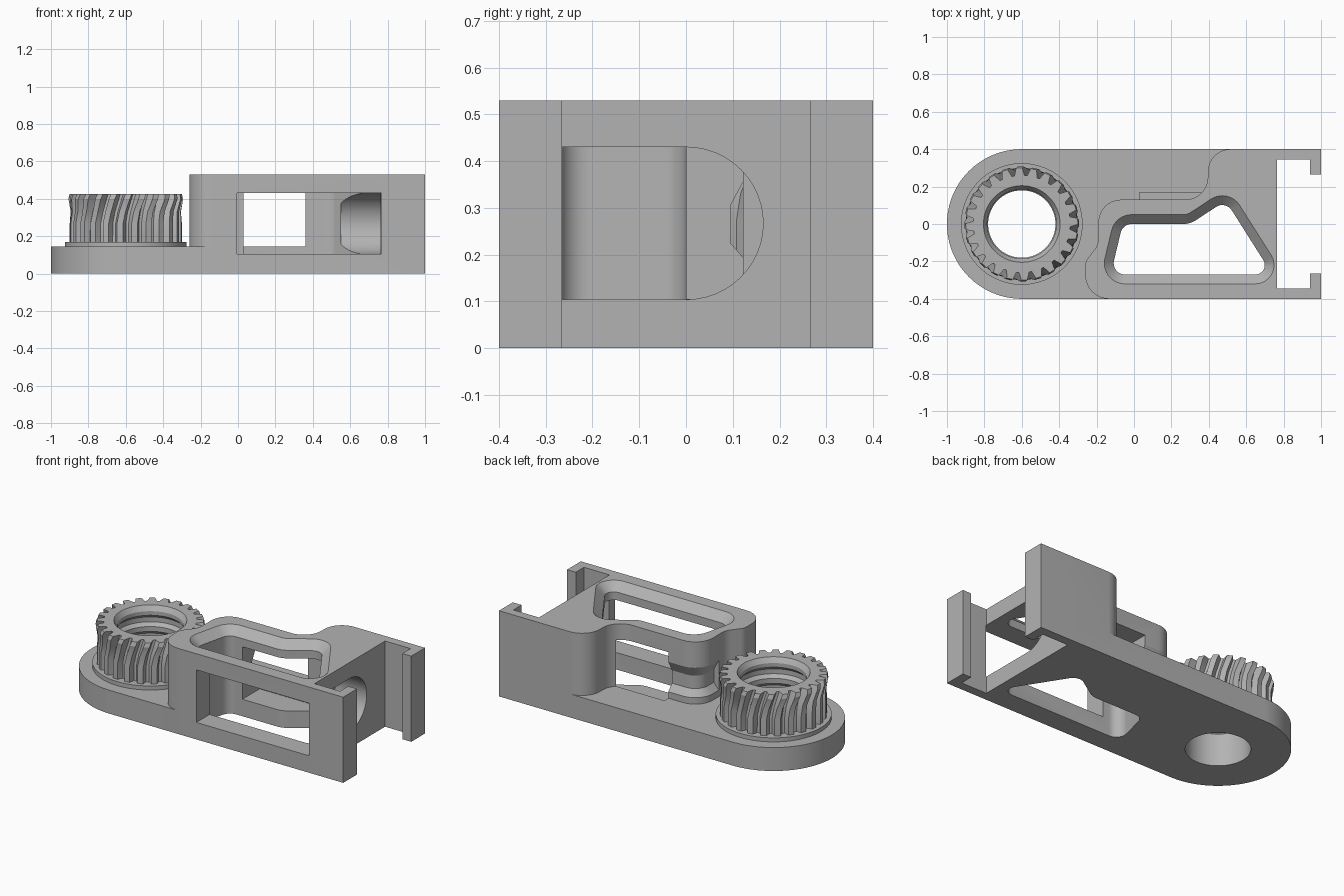
import bpy, bmesh, math
from mathutils import Vector

cube = bpy.data.objects.get("Cube")
if cube:
    bpy.data.objects.remove(cube, do_unlink=True)

grey = bpy.data.materials.new("plain grey")
grey.use_nodes = True
colour = (0.45, 0.45, 0.45, 1)
grey.diffuse_color = colour
grey.node_tree.nodes["Principled BSDF"].inputs["Base Color"].default_value = colour

HUB = Vector((-0.6, 0))


def round_poly(corners, steps=8):
    """Polygon whose corners (x, y, radius) are filleted with arcs."""
    out = []
    for i, (x, y, r) in enumerate(corners):
        p = Vector((x, y))
        if r == 0:
            out.append(p)
            continue
        a = (Vector(corners[i - 1][:2]) - p).normalized()
        b = (Vector(corners[(i + 1) % len(corners)][:2]) - p).normalized()
        half = a.angle(b) / 2
        centre = p + (a + b).normalized() * (r / math.sin(half))
        start = p + a * (r / math.tan(half)) - centre
        end = p + b * (r / math.tan(half)) - centre
        turn = math.atan2(start.x * end.y - start.y * end.x, start.dot(end))
        for k in range(steps + 1):
            t = turn * k / steps
            c, s = math.cos(t), math.sin(t)
            out.append(centre + Vector((start.x * c - start.y * s, start.x * s + start.y * c)))
    return out


def offset(pts, d):
    """Grow a counter-clockwise outline by d."""
    out = []
    for i, p in enumerate(pts):
        t = (pts[(i + 1) % len(pts)] - p).normalized() + (p - pts[i - 1]).normalized()
        t.normalize()
        out.append(p + Vector((t.y, -t.x)) * d)
    return out


def circle(r, n=64, centre=HUB):
    return [centre + Vector((math.cos(i * math.tau / n), math.sin(i * math.tau / n))) * r
            for i in range(n)]


def loft(name, layers):
    """Solid through stacked outlines [(points, z), ...]."""
    bm = bmesh.new()
    rings = [[bm.verts.new((p[0], p[1], z)) for p in pts] for pts, z in layers]
    n = len(rings[0])
    for lo, hi in zip(rings, rings[1:]):
        for i in range(n):
            j = (i + 1) % n
            bm.faces.new((lo[i], lo[j], hi[j], hi[i]))
    bm.faces.new(rings[0])
    bm.faces.new(rings[-1])
    bmesh.ops.recalc_face_normals(bm, faces=bm.faces)
    mesh = bpy.data.meshes.new(name)
    bm.to_mesh(mesh)
    bm.free()
    mesh.materials.append(grey)
    obj = bpy.data.objects.new(name, mesh)
    bpy.context.collection.objects.link(obj)
    return obj


def prism(name, pts, z0, z1):
    return loft(name, [(pts, z0), (pts, z1)])


def box(x0, x1, y0, y1, z0, z1):
    return prism("cutter", [(x0, y0), (x1, y0), (x1, y1), (x0, y1)], z0, z1)


def combine(obj, tool, operation="DIFFERENCE", keep=False):
    mod = obj.modifiers.new("cut", "BOOLEAN")
    mod.operation, mod.solver, mod.object = operation, "EXACT", tool
    bpy.context.view_layer.objects.active = obj
    bpy.ops.object.modifier_apply(modifier=mod.name)
    if not keep:
        bpy.data.objects.remove(tool, do_unlink=True)


# Base plate with one round end, and the tall body on it
plate = round_poly([(-1, -0.4, 0.3999), (1, -0.4, 0), (1, 0.4, 0), (-1, 0.4, 0.3999)], 32)
body = prism("body", plate, 0, 0.145)
outline = round_poly([
    (-0.26, -0.4, 0.125), (1, -0.4, 0), (1, 0.4, 0), (0.395, 0.4, 0.12),
    (0.395, 0.13, 0.12), (-0.19, 0.13, 0.12), (-0.19, -0.11, 0.1), (-0.26, -0.2, 0.06)])
combine(body, prism("tall_body", outline, 0, 0.53), "UNION")

# Upright window with a chamfered top rim
window = round_poly([(-0.125, -0.27, 0.06), (0.74, -0.27, 0.05), (0.49, 0.125, 0.06),
                     (0.3, 0, 0.12), (-0.06, 0, 0.06)])
combine(body, loft("cutter", [(window, -0.1), (window, 0.48), (offset(window, 0.05), 0.53),
                              (offset(window, 0.05), 0.6)]))

# Front window, and the cavity that opens through the back wall
combine(body, box(-0.005, 0.767, -0.5, -0.2, 0.105, 0.43))
cavity = round_poly([(0.03, -0.28, 0), (0.66, -0.28, 0), (0.66, 0.02, 0.06),
                     (0.5, 0.168, 0.08), (0.03, 0.168, 0)])
combine(body, prism("cutter", cavity, 0.105, 0.43))

# Sideways tunnel with a round back edge
section = [(-0.265, -0.163), (0, -0.163)]
section += [(0.165 * math.cos(t), 0.163 * math.sin(t))
            for t in [math.pi * (k / 24 - 0.5) for k in range(1, 24)]]
section += [(0, 0.163), (-0.265, 0.163)]
tunnel = prism("cutter", section, 0.55, 0.8)
for v in tunnel.data.vertices:
    y, z, x = v.co
    v.co = (x, y, z + 0.267)
combine(body, tunnel)

# End slot with its two lips
combine(body, box(0.765, 0.94, -0.345, 0.345, -0.1, 0.7))
combine(body, box(0.9, 1.1, -0.265, 0.265, -0.1, 0.7))


# Tapered groove round the back corner of the column
def groove(d):
    inner = round_poly([(0.06, 0.13 - d, 0), (-0.19 + d, 0.13 - d, 0.12 - d),
                        (-0.19 + d, -0.05, 0)])
    return inner + [Vector((-0.24, -0.05)), Vector((-0.24, 0.18)), Vector((0.06, 0.18))]


combine(body, loft("cutter", [(groove(0), 0.185), (groove(0.035), 0.225),
                              (groove(0.035), 0.305), (groove(0), 0.37)]))

# Collar and toothed ring, the teeth twisting towards the top
collar = prism("collar", circle(0.325, 96), 0.1, 0.17)


def teeth(root, tip, twist, count=24):
    pts = []
    for i in range(count):
        for part, r in ((0, root), (0.22, root), (0.4, tip), (0.82, tip)):
            a = (i + part) / count * math.tau + twist
            pts.append(HUB + Vector((math.cos(a), math.sin(a))) * r)
    return pts


gear = loft("toothed_ring", [
    (teeth(0.27, 0.3, 0), 0.15), (teeth(0.268, 0.3, 0), 0.27),
    (teeth(0.262, 0.295, 0.04), 0.33), (teeth(0.26, 0.307, 0.12), 0.4),
    (teeth(0.26, 0.3, 0.15), 0.425)])

# Round bore with inner grooves through the plate, collar and ring
bore = loft("cutter", [(circle(r), z) for r, z in (
    (0.18, -0.1), (0.18, 0.2), (0.205, 0.22), (0.205, 0.25), (0.185, 0.27),
    (0.185, 0.3), (0.205, 0.32), (0.205, 0.35), (0.185, 0.37), (0.185, 0.395),
    (0.205, 0.425), (0.205, 0.5))])
for part in (body, collar):
    combine(part, bore, keep=True)
combine(gear, bore)

# Smooth the curves and keep the edges sharp
for obj in (body, collar, gear):
    bpy.ops.object.select_all(action="DESELECT")
    obj.select_set(True)
    bpy.context.view_layer.objects.active = obj
    bpy.ops.object.shade_smooth_by_angle(angle=math.radians(25))
